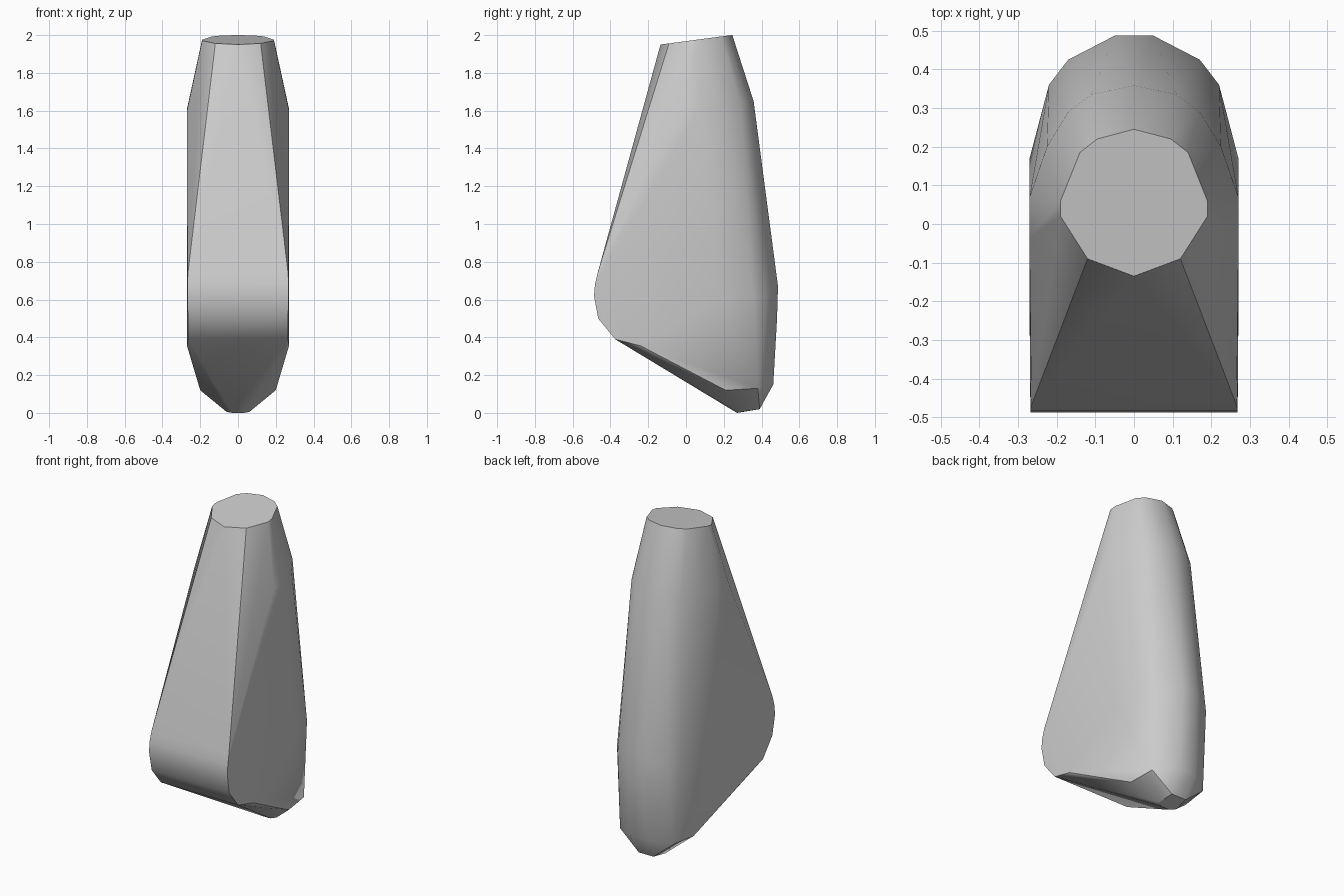
import bpy, bmesh, math

cube = bpy.data.objects.get("Cube")
if cube:
    bpy.data.objects.remove(cube, do_unlink=True)

grey = bpy.data.materials.new("plain grey")
grey.use_nodes = True
colour = (0.6, 0.6, 0.6, 1)
grey.diffuse_color = colour
grey.node_tree.nodes["Principled BSDF"].inputs["Base Color"].default_value = colour


def top_z(y):
    """Height of the sloping flat top."""
    return 1.968 + 0.133 * y


# Half outlines, mirrored in x: sloping top, shoulder, waist, toe and foot
top = [(x, y, top_z(y)) for x, y in
       [(0, -.135), (.12, -.09), (.19, .02), (.19, .06), (.14, .185), (.095, .22), (0, .245)]]
shoulder = [(.27, -.035, 1.6), (.27, .07, 1.61), (.225, .2, 1.62),
            (.17, .29, 1.635), (.11, .335, 1.645), (0, .358, 1.65)]
waist = [(.27, .17, .6), (.22, .36, .62), (.17, .425, .62), (.05, .487, .67),
         (.05, .482, .5)]
toe = [(.265, -.468, .74), (.268, -.482, .68), (.268, -.487, .62),
       (.265, -.465, .5), (.265, -.375, .39)]
foot = [(.27, -.24, .355), (.2, .21, .12), (.185, .38, .13), (.06, .462, .15),
        (.06, .29, .005), (.03, .27, 0), (.05, .39, .02)]

# Faceted body wrapped around the outlines
bm = bmesh.new()
for x, y, z in top + shoulder + waist + toe + foot:
    for side in ((1, -1) if x else (1,)):
        bm.verts.new((side * x, y, z))
hull = bmesh.ops.convex_hull(bm, input=bm.verts[:])
loose = [v for v in bm.verts if not v.link_faces]
bmesh.ops.delete(bm, geom=loose, context='VERTS')
bmesh.ops.dissolve_limit(bm, angle_limit=math.radians(1),
                         verts=bm.verts[:], edges=bm.edges[:])
bmesh.ops.recalc_face_normals(bm, faces=bm.faces[:])
mesh = bpy.data.meshes.new("tapered_body")
bm.to_mesh(mesh)
bm.free()
mesh.materials.append(grey)
body = bpy.data.objects.new("tapered_body", mesh)
bpy.context.collection.objects.link(body)

# Soft shading over the shallow facets, crisp main edges
bpy.ops.object.select_all(action='DESELECT')
body.select_set(True)
bpy.context.view_layer.objects.active = body
bpy.ops.object.shade_smooth_by_angle(angle=math.radians(30))
